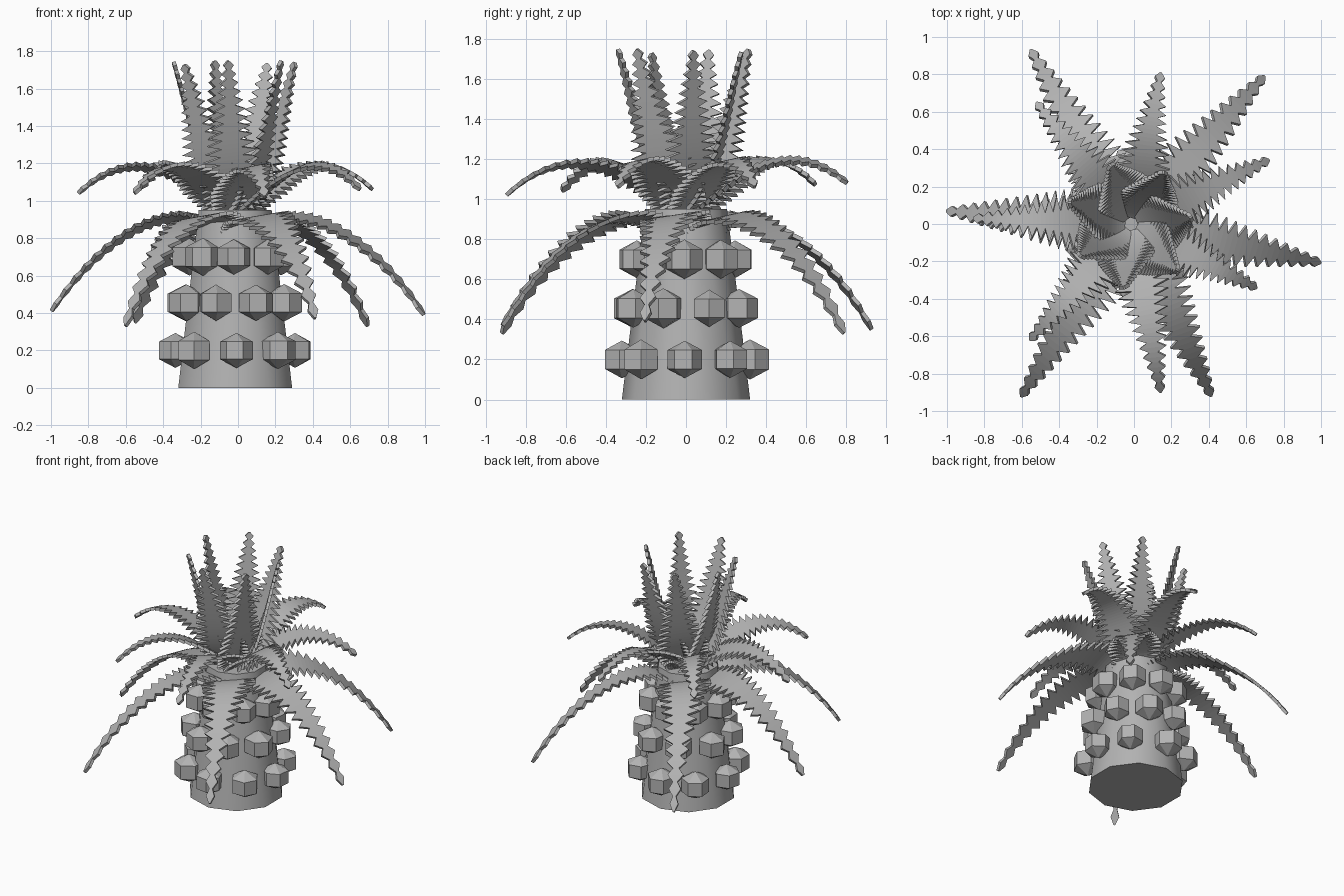
import bpy, bmesh, random
from math import cos, sin, radians
from mathutils import Vector, Matrix, Quaternion

if "Cube" in bpy.data.objects:
    bpy.data.objects.remove(bpy.data.objects["Cube"])

random.seed(4)
CX = -0.015
grey = bpy.data.materials.new("dark_grey")
grey.diffuse_color = (0.45, 0.45, 0.45, 1)
grey.use_nodes = True
grey.node_tree.nodes["Principled BSDF"].inputs["Base Color"].default_value = grey.diffuse_color


def add_object(name, bm):
    bmesh.ops.recalc_face_normals(bm, faces=bm.faces)
    me = bpy.data.meshes.new(name)
    bm.to_mesh(me)
    bm.free()
    me.materials.append(grey)
    ob = bpy.data.objects.new(name, me)
    bpy.context.collection.objects.link(ob)
    return ob


def bezier(pts, t):
    a, b, c, d = pts
    u = 1 - t
    return a * u**3 + b * 3 * u * u * t + c * 3 * u * t * t + d * t**3


def envelope(t, w):
    # half width of a frond: slight swell, then taper to the tip
    if t < 0.25:
        return w * (0.8 + 0.8 * t)
    return w * (1 - 0.88 * (t - 0.25) / 0.75)


def frond(name, angle, path, length, tip_z, width, teeth, power, roll, thick=0.02):
    """Flat saw-toothed strip swept along an arching path."""
    k = length / path[3][0]
    pts = [Vector((r * k if i > 1 else r, 0, z)) for i, (r, z) in enumerate(path)]
    pts[3].z = tip_z
    bm = bmesh.new()
    n = teeth * 2
    prev = None
    for i in range(n + 1):
        t = (i / n) ** power
        p = bezier(pts, t)
        tan = (bezier(pts, min(t + .01, 1)) - bezier(pts, max(t - .01, 0))).normalized()
        turn = Quaternion(tan, roll)
        nor = turn @ Vector((-tan.z, 0, tan.x)) * thick / 2
        w = envelope(t, width) * (1 if i % 2 else 0.5 - 0.2 * t)
        side = turn @ Vector((0, 0.005 if i == n else w, 0))
        ring = [bm.verts.new(p + s * side + q * nor)
                for s, q in ((-1, -1), (1, -1), (1, 1), (-1, 1))]
        if prev:
            for j in range(4):
                m = (j + 1) % 4
                bm.faces.new((prev[j], prev[m], ring[m], ring[j]))
        else:
            bm.faces.new(ring)
        prev = ring
    bm.faces.new(prev)
    bm.transform(Matrix.Translation((CX, 0, 0)) @ Matrix.Rotation(radians(angle), 4, 'Z'))
    return add_object(name, bm)


# Tapered trunk, sides smooth and ends sharp
bm = bmesh.new()
bmesh.ops.create_cone(bm, cap_ends=True, segments=10, radius1=0.32, radius2=0.205,
                      depth=0.95, matrix=Matrix.Translation((CX, 0, 0.475)))
trunk = add_object("trunk", bm)
bpy.context.view_layer.objects.active = trunk
trunk.select_set(True)
bpy.ops.object.shade_smooth_by_angle(angle=radians(50))

# Staggered rings of bark knobs: six-sided, pointed top and bottom
for row, (z, radius, offset) in enumerate(((0.20, 0.32, 0), (0.455, 0.285, 22.5), (0.70, 0.245, 0))):
    bm = bmesh.new()
    for k in range(8):
        a = radians(k * 45 + offset + random.uniform(-2, 2))
        s = random.uniform(0.095, 0.105)
        m = (Matrix.Translation((CX + radius * cos(a), radius * sin(a), z))
             @ Matrix.Rotation(a, 4, 'Z')
             @ Matrix.Diagonal((s * 1.1, s * 1.05, s * 0.97, 1))
             @ Matrix.Rotation(random.uniform(-.4, .4), 4, 'Z'))
        bmesh.ops.create_uvsphere(bm, u_segments=6, v_segments=3, radius=1, matrix=m)
    add_object(f"bark_knobs_{row + 1}", bm)

# Drooping lower fronds: angle, reach, tip height
low_path = ((.10, .83), (.30, 1.03), (.70, .85), (1.0, .39))
for i, (a, r, z) in enumerate(((176, .985, .41), (120, 1.07, .35), (48, 1.06, .33),
                               (-11.5, 1.03, .39), (-65, 1.01, .37), (-122.5, 1.09, .33))):
    frond(f"lower_frond_{i + 1}", a, low_path, r, z, 0.185, 20, 1.2, 0.15)

# Arching middle fronds
mid_path = ((.05, .95), (.25, 1.11), (.55, 1.33), (.87, 1.04))
for i, (a, r, z) in enumerate(((25, .81, 1.06), (79, .82, 1.08), (128, .82, 1.07),
                               (178, .84, 1.04), (-131, .82, 1.04), (-80, .91, 1.02),
                               (-27, .75, 1.06))):
    frond(f"middle_frond_{i + 1}", a, mid_path, r, z, 0.18, 20, 1.1, 0.2)

# Upright crown fronds, each twisted like a rosette
top_path = ((.04, .98), (.20, 1.12), (.25, 1.45), (.34, 1.74))
for i in range(7):
    frond(f"crown_frond_{i + 1}", 58 - i * 360 / 7, top_path,
          random.uniform(.32, .35), random.uniform(1.72, 1.75), 0.185, 19, 1, 0.4)
